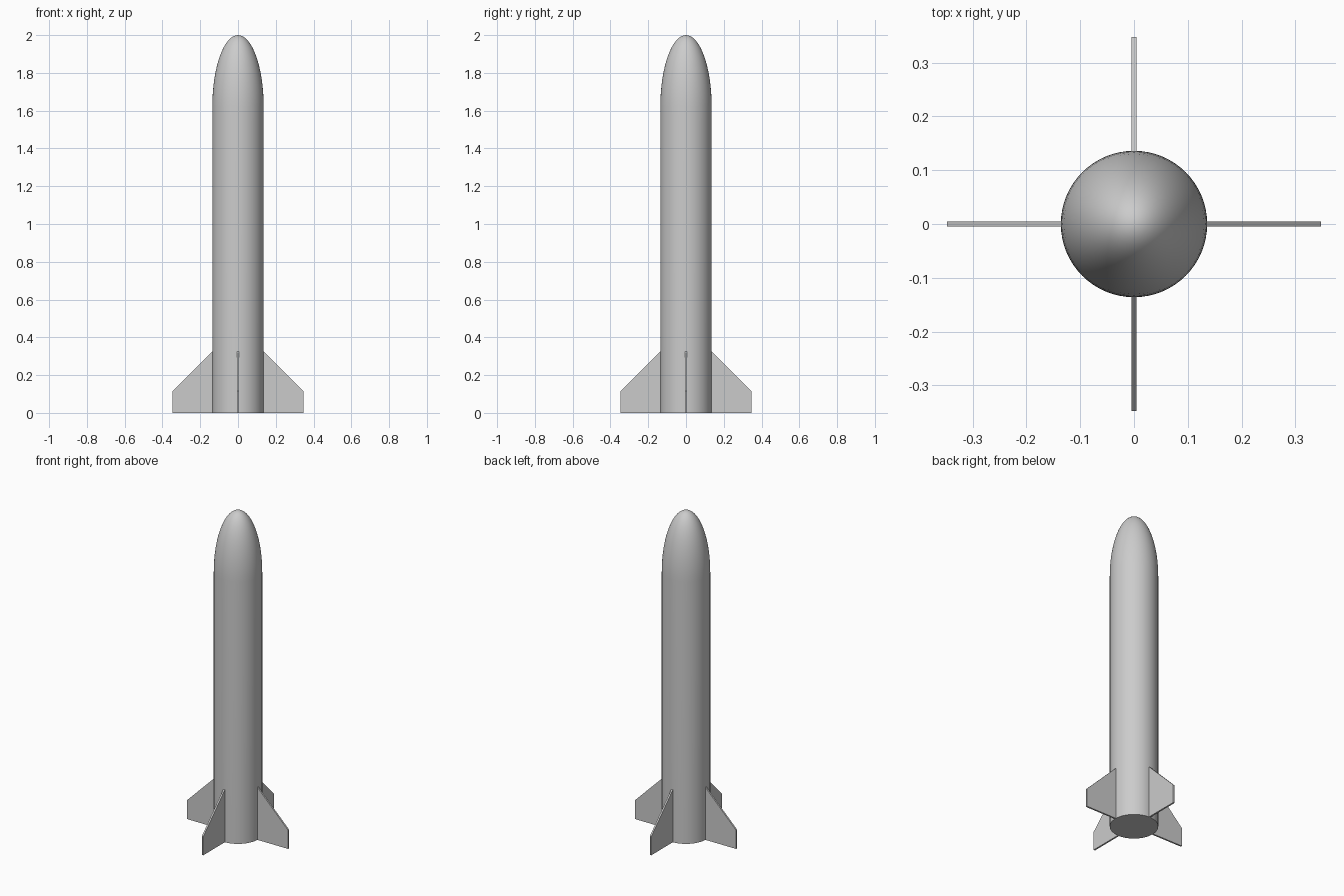
import bpy, bmesh, math

if "Cube" in bpy.data.objects:
    bpy.data.objects.remove(bpy.data.objects["Cube"])

R = 0.136          # body radius
SHOULDER = 1.62    # where the nose begins
TOP = 2.0
SIDES = 64


def finish(name, bm):
    bmesh.ops.recalc_face_normals(bm, faces=bm.faces)
    mesh = bpy.data.meshes.new(name)
    bm.to_mesh(mesh)
    bm.free()
    obj = bpy.data.objects.new(name, mesh)
    bpy.context.collection.objects.link(obj)
    return obj


# Body tube and rounded nose: one lathed profile with a flat base
steps = 16
profile = [(0, 0), (R, 0)]
for i in range(steps + 1):
    a = math.pi / 2 * i / steps
    r = R * math.cos(a) if i < steps else 0
    profile.append((r, SHOULDER + (TOP - SHOULDER) * math.sin(a)))

bm = bmesh.new()
verts = [bm.verts.new((r, 0, z)) for r, z in profile]
edges = [bm.edges.new(pair) for pair in zip(verts, verts[1:])]
bmesh.ops.spin(bm, geom=verts + edges, cent=(0, 0, 0), axis=(0, 0, 1),
               angle=math.tau, steps=SIDES)
bmesh.ops.remove_doubles(bm, verts=bm.verts, dist=1e-5)
body = finish("body", bm)
bpy.context.view_layer.objects.active = body
body.select_set(True)
bpy.ops.object.shade_smooth_by_angle(angle=math.radians(35))

# Four thin clipped fins around the base, rooted slightly inside the body
T = 0.01
outline = [(R - 0.01, 0), (0.347, 0), (0.347, 0.115), (R, 0.325), (R - 0.01, 0.325)]
for i in range(4):
    bm = bmesh.new()
    face = bm.faces.new([bm.verts.new((x, -T / 2, z)) for x, z in outline])
    ext = bmesh.ops.extrude_face_region(bm, geom=[face])
    moved = [g for g in ext["geom"] if isinstance(g, bmesh.types.BMVert)]
    bmesh.ops.translate(bm, verts=moved, vec=(0, T, 0))
    fin = finish(f"fin_{i + 1}", bm)
    fin.rotation_euler.z = i * math.pi / 2
